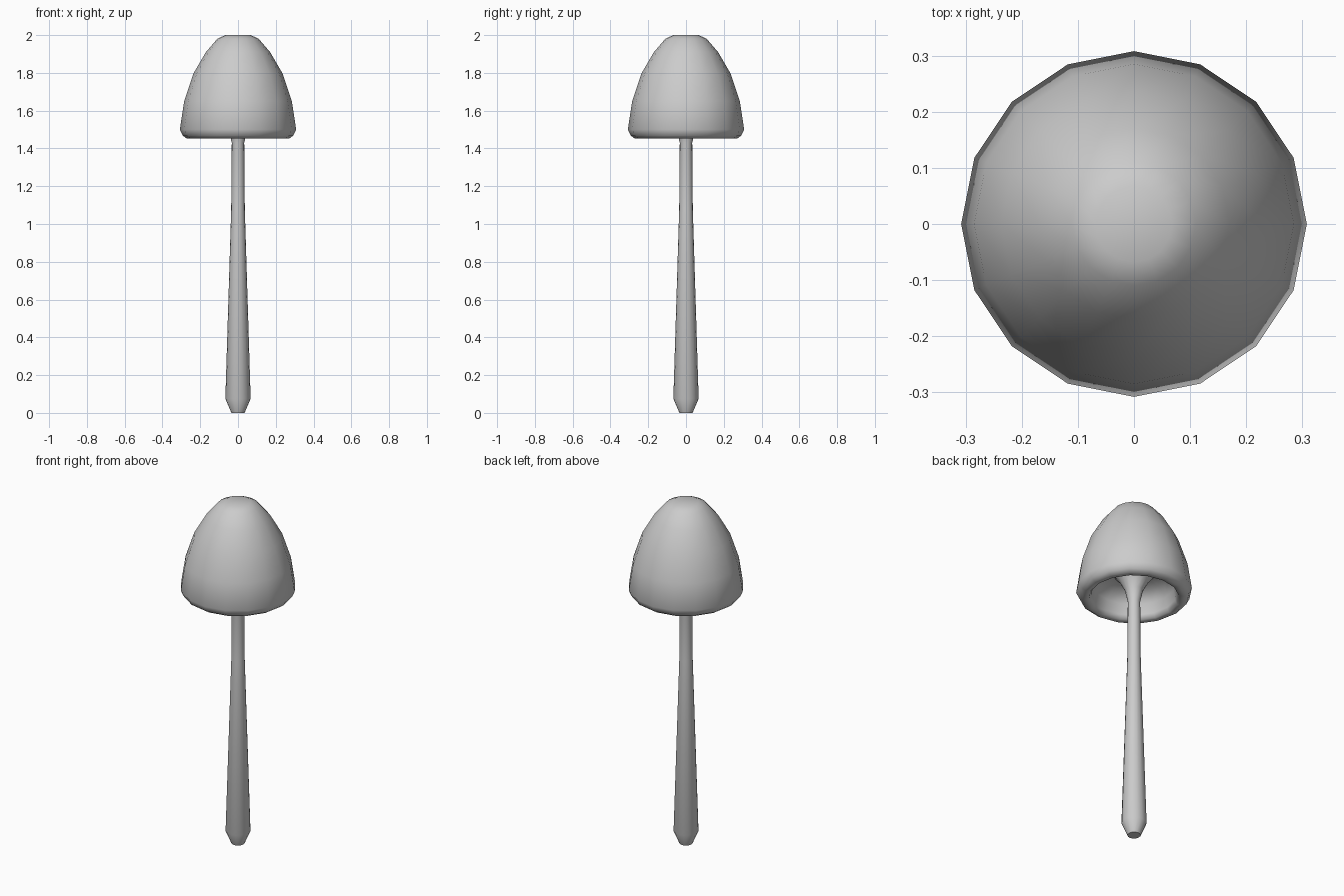
import bpy, bmesh, math

if "Cube" in bpy.data.objects:
    bpy.data.objects.remove(bpy.data.objects["Cube"])


def lathe(name, profile, sides=16, angle=50):
    """Spin an (r, z) profile around z; optional end caps where r > 0."""
    bm = bmesh.new()
    rings = [[bm.verts.new((r * math.cos(2 * math.pi * i / sides),
                            r * math.sin(2 * math.pi * i / sides), z))
              for i in range(sides)] for r, z in profile]
    for a, b in zip(rings, rings[1:]):
        for i in range(sides):
            j = (i + 1) % sides
            bm.faces.new((a[i], a[j], b[j], b[i]))
    bm.faces.new(rings[0][::-1])
    bm.faces.new(rings[-1])
    bmesh.ops.recalc_face_normals(bm, faces=bm.faces)
    mesh = bpy.data.meshes.new(name)
    bm.to_mesh(mesh)
    bm.free()
    obj = bpy.data.objects.new(name, mesh)
    bpy.context.collection.objects.link(obj)
    bpy.ops.object.select_all(action='DESELECT')
    obj.select_set(True)
    bpy.context.view_layer.objects.active = obj
    bpy.ops.object.shade_smooth_by_angle(angle=math.radians(angle))
    return obj


# Hollow bell-shaped cap: underside ceiling, inner wall, rolled rim, outer dome
lathe("mushroom_cap", [
    (0.08, 1.60), (0.17, 1.59), (0.22, 1.54), (0.228, 1.48), (0.24, 1.455),
    (0.27, 1.452), (0.292, 1.467), (0.308, 1.50), (0.285, 1.65),
    (0.237, 1.795), (0.17, 1.91), (0.11, 1.98), (0.068, 2.0)], angle=80)

# Slender stem: tapered foot, narrowing shaft, flare into the cap
lathe("stem", [
    (0.035, 0.0), (0.067, 0.075), (0.036, 1.08), (0.033, 1.43),
    (0.048, 1.50), (0.08, 1.56), (0.12, 1.61)])
